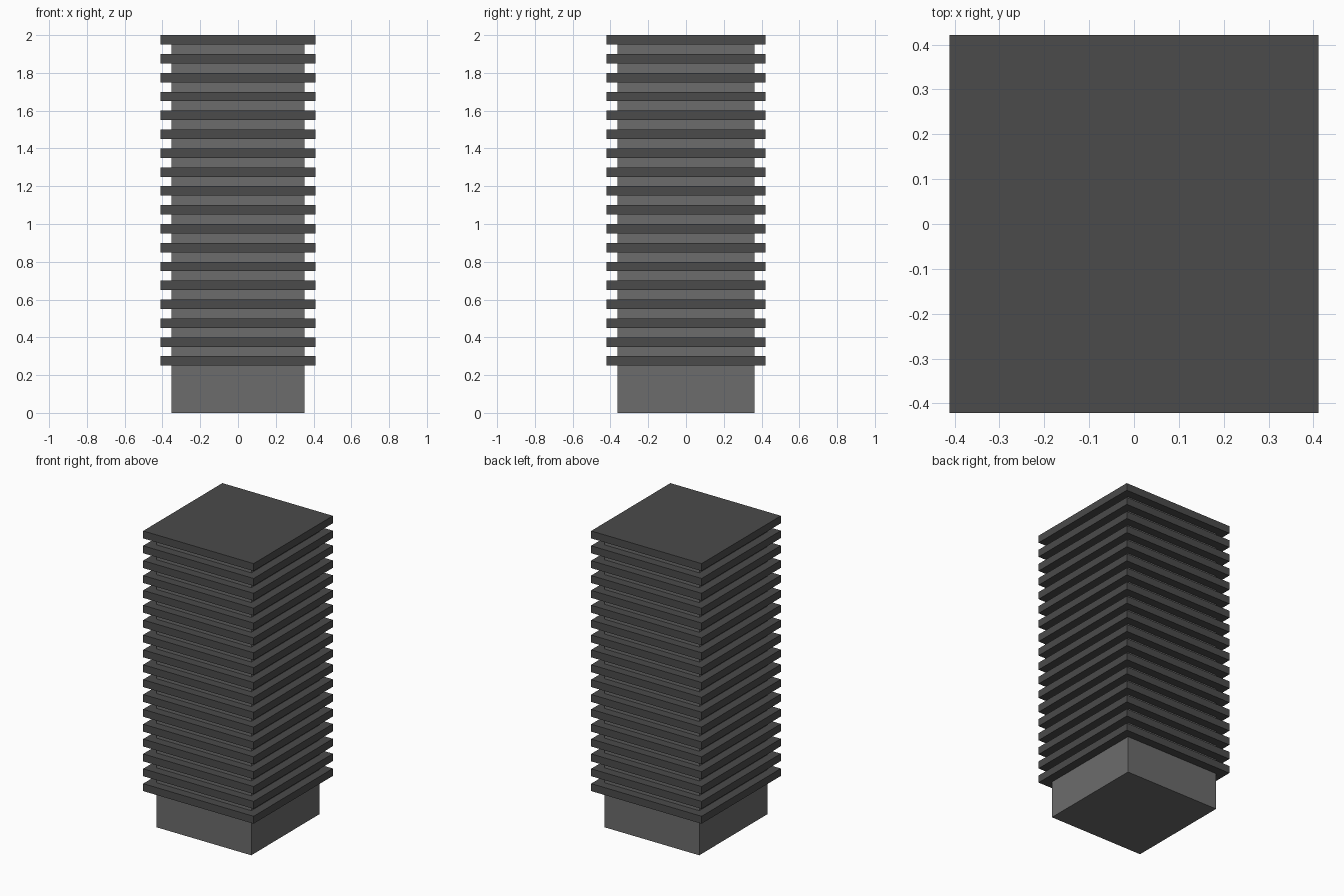
import bpy

if "Cube" in bpy.data.objects:
    bpy.data.objects.remove(bpy.data.objects["Cube"])


def material(name, grey):
    mat = bpy.data.materials.new(name)
    mat.diffuse_color = (grey, grey, grey, 1)
    mat.use_nodes = True
    mat.node_tree.nodes["Principled BSDF"].inputs["Base Color"].default_value = mat.diffuse_color
    return mat


def box(name, width, depth, z0, z1, mat):
    bpy.ops.mesh.primitive_cube_add(size=1, location=(0, 0, (z0 + z1) / 2))
    obj = bpy.context.object
    obj.name = name
    obj.scale = (width, depth, z1 - z0)
    bpy.ops.object.transform_apply(location=False, rotation=False, scale=True)
    obj.data.materials.append(mat)
    return obj


core_mat = material("core_grey", 0.15)
slab_mat = material("slab_dark_grey", 0.07)

# Central tower block, ending inside the top slab
box("tower_core", 0.706, 0.726, 0, 1.97, core_mat)

# Stack of overhanging floor slabs
FLOORS, PITCH, THICKNESS = 18, 0.1, 0.05
for i in range(FLOORS):
    z = 0.25 + i * PITCH
    box(f"floor_slab_{i + 1}", 0.822, 0.842, z, z + THICKNESS, slab_mat)
